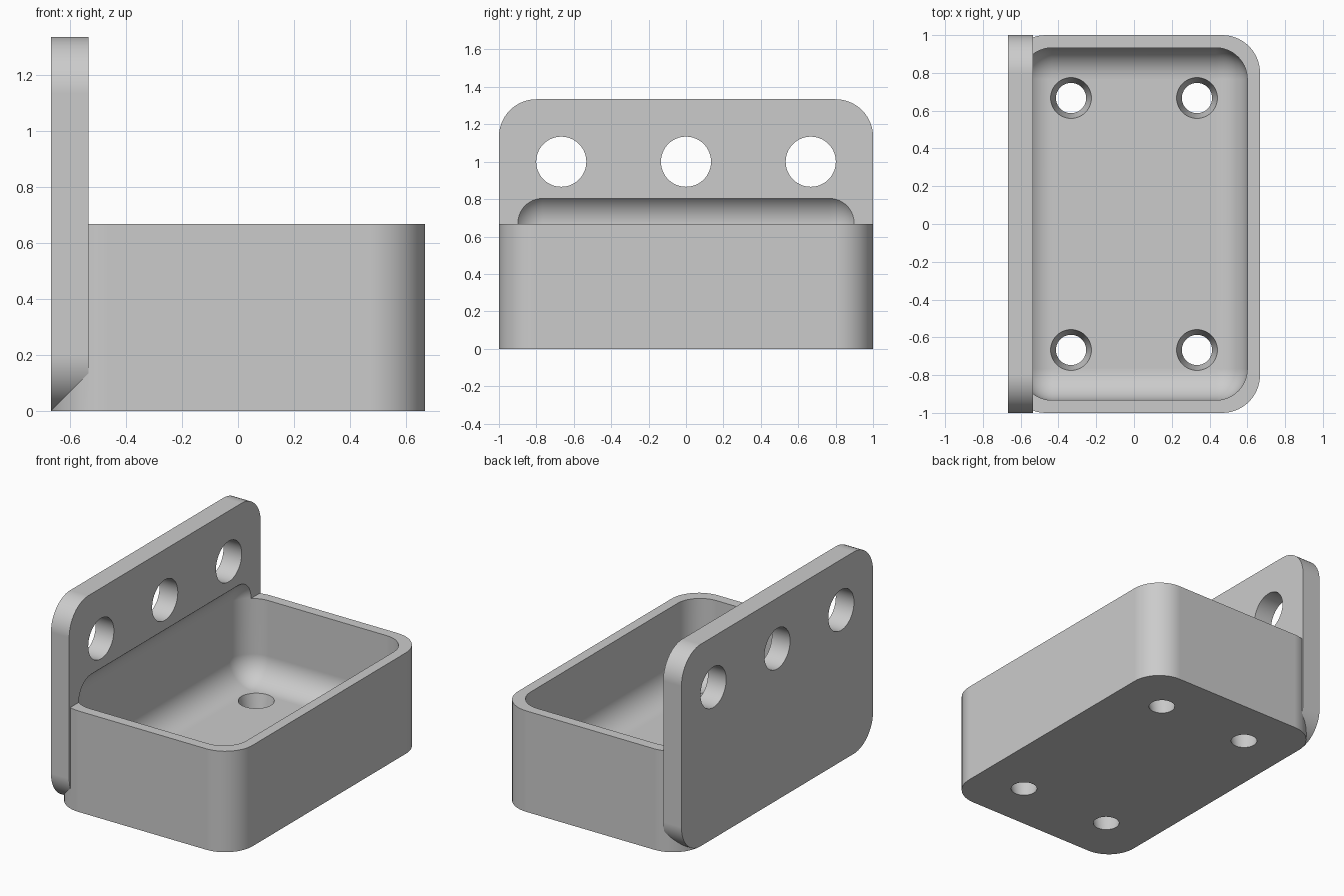
import bpy
import bmesh
from math import radians
from mathutils import Matrix, Vector

default = bpy.data.objects.get("Cube")
if default:
    bpy.data.objects.remove(default, do_unlink=True)

grey = bpy.data.materials.new("plain grey")
grey.use_nodes = True
grey.diffuse_color = (0.6, 0.6, 0.6, 1)
grey.node_tree.nodes["Principled BSDF"].inputs["Base Color"].default_value = (0.6, 0.6, 0.6, 1)


def add_object(name, bm):
    mesh = bpy.data.meshes.new(name)
    bm.to_mesh(mesh)
    bm.free()
    mesh.materials.append(grey)
    obj = bpy.data.objects.new(name, mesh)
    bpy.context.collection.objects.link(obj)
    return obj


def rounded_block(name, low, high, radius, axes):
    """Block whose edges running along the given axes are rounded."""
    low, high = Vector(low), Vector(high)
    bm = bmesh.new()
    bmesh.ops.create_cube(bm, size=1)
    for v in bm.verts:
        v.co = (low + high) / 2 + v.co * (high - low)
    edges = []
    for e in bm.edges:
        d = e.verts[0].co - e.verts[1].co
        if any(abs(d[a]) > 0.01 for a in axes):
            edges.append(e)
    bmesh.ops.bevel(bm, geom=edges, offset=radius, offset_type='OFFSET',
                    segments=14, profile=0.5, affect='EDGES')
    return add_object(name, bm)


def round_cutter(name, centre, r_low, r_high, depth, axis='Z'):
    bm = bmesh.new()
    turn = Matrix.Rotation(radians(90), 4, 'Y') if axis == 'X' else Matrix()
    bmesh.ops.create_cone(bm, cap_ends=True, segments=64, radius1=r_low, radius2=r_high,
                          depth=depth, matrix=Matrix.Translation(centre) @ turn)
    return add_object(name, bm)


def combine(target, tool, operation):
    mod = target.modifiers.new("combine", 'BOOLEAN')
    mod.operation = operation
    mod.solver = 'EXACT'
    mod.object = tool
    bpy.context.view_layer.objects.active = target
    bpy.ops.object.modifier_apply(modifier=mod.name)
    bpy.data.objects.remove(tool, do_unlink=True)


# Tray body joined with the upright mounting plate
X, WALL, THICK = 0.667, 0.067, 0.133
tray = rounded_block("tray_with_mounting_plate", (-X, -1, 0), (X, 1, X), 0.2, [2])
plate = rounded_block("mounting_plate", (-X, -1, 0), (THICK - X, 1, 2 * X), 0.2, [0])
combine(tray, plate, 'UNION')

# Cavity rounded on every edge, cutting slightly into the plate
cavity = rounded_block("cavity_cutter", (WALL - X, WALL - 1, THICK),
                       (X - WALL, 1 - WALL, 0.838), 0.167, [0, 1, 2])
combine(tray, cavity, 'DIFFERENCE')

# Tapered drain holes in the floor
for x in (-X / 2, X / 2):
    for y in (-X, X):
        hole = round_cutter("drain_cutter", (x, y, THICK / 2), 0.052, 0.136, 0.4)
        combine(tray, hole, 'DIFFERENCE')

# Mounting holes through the plate
for y in (-X, 0, X):
    hole = round_cutter("mounting_cutter", (-0.6, y, 1), 0.134, 0.134, 0.4, 'X')
    combine(tray, hole, 'DIFFERENCE')

# Smooth fillets with sharp edges kept
bpy.ops.object.select_all(action='DESELECT')
tray.select_set(True)
bpy.context.view_layer.objects.active = tray
bpy.ops.object.shade_smooth_by_angle(angle=radians(30))
weighted = tray.modifiers.new("flat_face_normals", 'WEIGHTED_NORMAL')
weighted.keep_sharp = True
